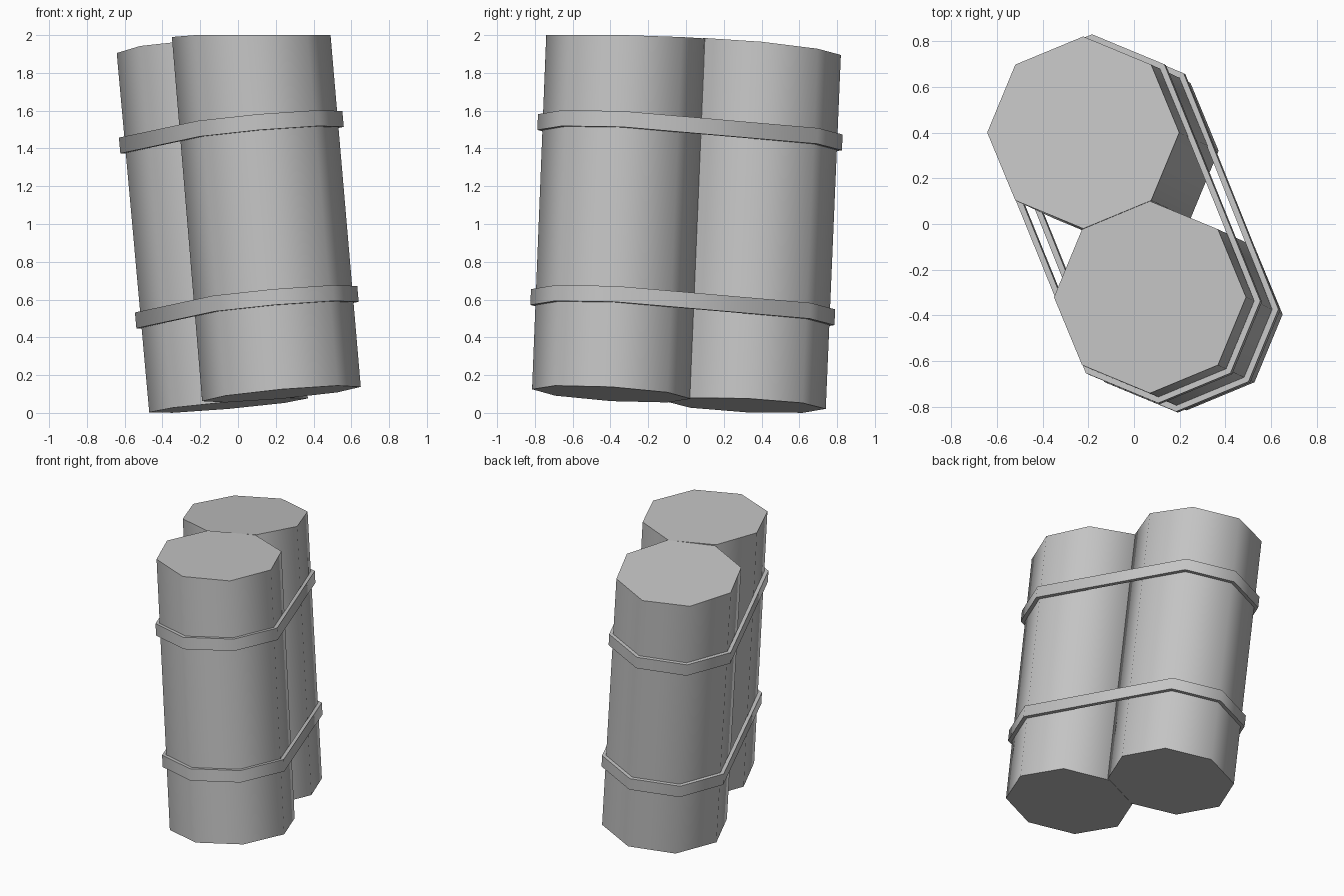
import bpy, bmesh, math
from mathutils import Vector

cube = bpy.data.objects.get("Cube")
if cube:
    bpy.data.objects.remove(cube)

grey = bpy.data.materials.new("plain grey")
grey.use_nodes = True
colour = (0.55, 0.55, 0.55, 1)
grey.diffuse_color = colour
grey.node_tree.nodes["Principled BSDF"].inputs["Base Color"].default_value = colour

# Bottom and top centres of the two leaning cylinders
FRONT = Vector((0.23, -0.395, 0.10)), Vector((0.07, -0.32, 1.995))
BACK = Vector((-0.05, 0.32, 0.04)), Vector((-0.222, 0.40, 1.935))
RADIUS = 0.42


def finish(name, bm):
    bmesh.ops.recalc_face_normals(bm, faces=bm.faces)
    mesh = bpy.data.meshes.new(name)
    bm.to_mesh(mesh)
    bm.free()
    obj = bpy.data.objects.new(name, mesh)
    bpy.context.collection.objects.link(obj)
    mesh.materials.append(grey)
    bpy.ops.object.select_all(action="DESELECT")
    obj.select_set(True)
    bpy.context.view_layer.objects.active = obj
    bpy.ops.object.shade_smooth_by_angle(angle=math.radians(55))


def corner(centre, angle, radius, slope):
    a = math.radians(angle)
    x, y = radius * math.cos(a), radius * math.sin(a)
    return centre + Vector((x, y, slope[0] * x + slope[1] * y))


def cylinder(name, ends, low_slope, high_slope):
    bm = bmesh.new()
    rings = []
    for centre, slope in zip(ends, (low_slope, high_slope)):
        ring = [corner(centre, a, RADIUS, slope) for a in range(0, 360, 45)]
        for p in ring:
            p.z = min(max(p.z, 0), 2)
        rings.append([bm.verts.new(p) for p in ring])
    low, high = rings
    for i in range(8):
        j = (i + 1) % 8
        bm.faces.new((low[i], low[j], high[j], high[i]))
    bm.faces.new(low)
    bm.faces.new(high)
    finish(name, bm)


def strap(name, height):
    # Closed strap wrapped around the outer corners of both cylinders
    slope = (0.088, -0.051)
    path = [(FRONT, a) for a in (225, 270, 315, 360)]
    path += [(BACK, a) for a in (45, 90, 135, 180)]
    up = Vector((-slope[0], -slope[1], 1)).normalized() * 0.042
    bm = bmesh.new()
    loops = []
    for ends, angle in path:
        section = []
        for radius, side in ((0.42, -1), (0.447, -1), (0.447, 1), (0.42, 1)):
            level = height + slope[0] * ends[0].x + slope[1] * ends[0].y
            t = (level - ends[0].z) / (ends[1].z - ends[0].z)
            centre = ends[0].lerp(ends[1], t)
            p = corner(centre, angle, radius, slope)
            p.z = height + slope[0] * p.x + slope[1] * p.y
            section.append(bm.verts.new(p + side * up))
        loops.append(section)
    for i, a in enumerate(loops):
        b = loops[(i + 1) % len(loops)]
        for k in range(4):
            m = (k + 1) % 4
            bm.faces.new((a[k], b[k], b[m], a[m]))
    finish(name, bm)


cylinder("front_cylinder", FRONT, (0.09, -0.06), (0.012, -0.03))
cylinder("back_cylinder", BACK, (0.088, -0.045), (0.071, -0.095))
strap("upper_strap", 1.49)
strap("lower_strap", 0.555)
